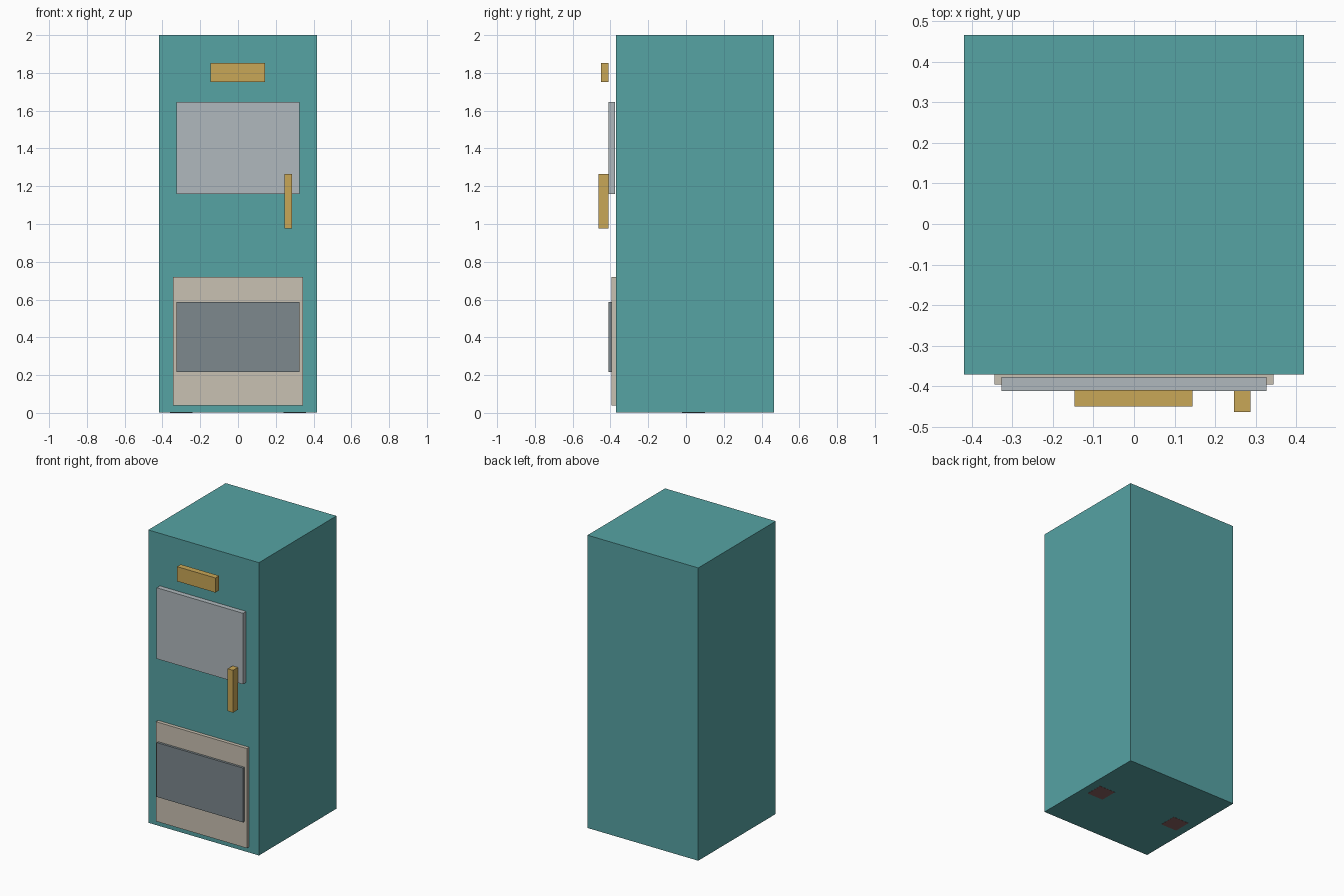
import bpy

if "Cube" in bpy.data.objects:
    bpy.data.objects.remove(bpy.data.objects["Cube"])


def material(name, rgb):
    """Flat colour from 0-255 sRGB, stored as linear values."""
    lin = [((c / 255 + 0.055) / 1.055) ** 2.4 for c in rgb]
    m = bpy.data.materials.new(name)
    m.diffuse_color = (*lin, 1)
    m.use_nodes = True
    m.node_tree.nodes["Principled BSDF"].inputs["Base Color"].default_value = m.diffuse_color
    return m


teal = material("teal", (86, 163, 164))
brass = material("brass", (201, 167, 87))
pale_grey = material("pale grey", (176, 185, 189))
beige = material("beige", (201, 193, 178))
slate = material("slate grey", (125, 136, 141))
foot_brown = material("foot brown", (135, 95, 95))


def box(name, x, y, z, mat):
    """Box from (min, max) ranges on each axis."""
    bpy.ops.mesh.primitive_cube_add(size=1)
    ob = bpy.context.object
    ob.name = name
    for v in ob.data.vertices:
        for i, (lo, hi) in enumerate((x, y, z)):
            v.co[i] = lo if v.co[i] < 0 else hi
    ob.data.materials.append(mat)
    return ob


# Main cabinet, with its underside just above the feet soles
box("cabinet", (-0.418, 0.418), (-0.371, 0.465), (0.001, 2.0), teal)

# Upper window panel and the small plate above it
box("window_panel", (-0.326, 0.326), (-0.411, -0.377), (1.16, 1.645), pale_grey)
box("top_plate", (-0.146, 0.144), (-0.449, -0.409), (1.752, 1.852), brass)

# Door handle
box("door_handle", (0.246, 0.287), (-0.463, -0.411), (0.976, 1.265), brass)

# Lower panel with its raised inset
box("lower_panel", (-0.343, 0.343), (-0.395, -0.371), (0.04, 0.72), beige)
box("lower_inset", (-0.326, 0.326), (-0.411, -0.394), (0.217, 0.588), slate)

# Feet flush with the underside
for side, sx in (("left", -0.3), ("right", 0.3)):
    box(side + "_foot", (sx - 0.06, sx + 0.06), (-0.02, 0.10), (0, 0.04), foot_brown)
